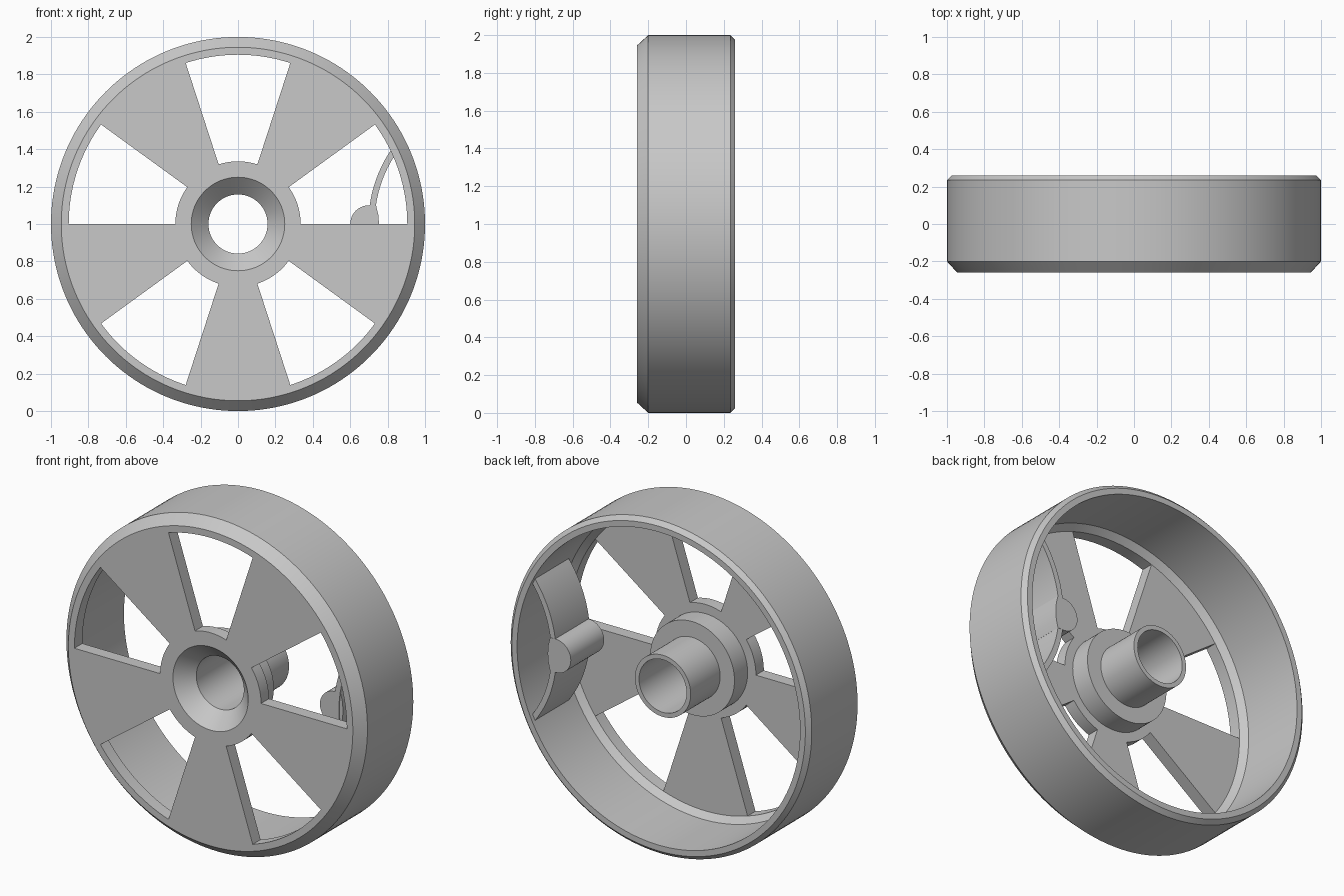
import bpy
import bmesh
from math import sin, cos, pi, radians, sqrt

cube = bpy.data.objects.get("Cube")
if cube:
    bpy.data.objects.remove(cube)

grey = bpy.data.materials.new("plain grey")
grey.use_nodes = True
colour = (0.58, 0.58, 0.58, 1)
grey.diffuse_color = colour
grey.node_tree.nodes["Principled BSDF"].inputs["Base Color"].default_value = colour


def finish(bm, name):
    """Turn a bmesh into a smooth-shaded object with sharp edges kept."""
    bmesh.ops.recalc_face_normals(bm, faces=bm.faces)
    mesh = bpy.data.meshes.new(name)
    bm.to_mesh(mesh)
    bm.free()
    mesh.materials.append(grey)
    obj = bpy.data.objects.new(name, mesh)
    bpy.context.collection.objects.link(obj)
    bpy.ops.object.select_all(action="DESELECT")
    obj.select_set(True)
    bpy.context.view_layer.objects.active = obj
    bpy.ops.object.shade_smooth_by_angle(angle=radians(30))
    return obj


def extrude_profile(points, y0, y1, name):
    """Solid from an (x, z) outline, running from y0 to y1."""
    bm = bmesh.new()
    face = bm.faces.new([bm.verts.new((x, y0, z)) for x, z in points])
    new = bmesh.ops.extrude_face_region(bm, geom=[face])["geom"]
    moved = [v for v in new if isinstance(v, bmesh.types.BMVert)]
    bmesh.ops.translate(bm, verts=moved, vec=(0, y1 - y0, 0))
    return finish(bm, name)


# Wheel: cross-section (radius, y), swept around with five open windows
FRONT, PLATE_BACK, BACK = -0.26, -0.185, 0.26
HUB_R, WINDOW_R = 0.335, 0.905
profile = [
    (HUB_R, FRONT), (WINDOW_R, FRONT),               # spoke front
    (0.945, FRONT), (1, -0.2), (1, 0.235),           # rim outside
    (0.975, BACK), (0.94, BACK), (0.94, -0.15),      # rim inside
    (WINDOW_R, PLATE_BACK), (HUB_R, PLATE_BACK),     # spoke back
    (0.28, PLATE_BACK), (0.28, -0.06),               # hub collar
    (0.185, -0.06), (0.185, 0.22),                   # axle tube
    (0.158, 0.22), (0.158, -0.17), (0.25, FRONT),    # bore and countersink
]
STEPS, SECTOR = 160, 16
count = len(profile)
all_segments = [(i, (i + 1) % count) for i in range(count)]
spoke_faces = [(0, 1), (8, 9)]
window_faces = [(1, 8), (9, 0)]
window_segments = [s for s in all_segments if s not in spoke_faces] + window_faces

bm = bmesh.new()
rings = []
for k in range(STEPS):
    a = 2 * pi * k / STEPS
    rings.append([bm.verts.new((r * cos(a), y, 1 + r * sin(a))) for r, y in profile])
for k in range(STEPS):
    here, after = rings[k], rings[(k + 1) % STEPS]
    is_window = (k // SECTOR) % 2 == 0
    for i, j in (window_segments if is_window else all_segments):
        bm.faces.new((here[i], here[j], after[j], after[i]))
    if k % SECTOR == 0:  # side wall of a spoke
        bm.faces.new([here[i] for i in (0, 1, 8, 9)])
finish(bm, "wheel")

# Curved wall on the inside of the rim
ARC_X, ARC_R, WALL, REACH = 1.407, 0.71, 0.033, 0.43
heights = [REACH * (i / 16 - 1) for i in range(33)]


def arc(radius, zs):
    return [(ARC_X - sqrt(radius ** 2 - z ** 2), 1 + z) for z in zs]


extrude_profile(arc(ARC_R, heights) + arc(ARC_R - WALL, heights[::-1]),
                -0.085, 0.235, "curved_wall")

# Rounded boss in the middle of the wall
boss = [(0.7 + 0.1 * cos(a), 1 + 0.1 * sin(a))
        for a in (pi / 2 + pi * i / 20 for i in range(21))]
boss += [(0.754 - 1.6 * z * z, 1 + z) for z in (-0.1, -0.05, 0, 0.05, 0.1)]
extrude_profile(boss, -0.08, 0.236, "wall_boss")
